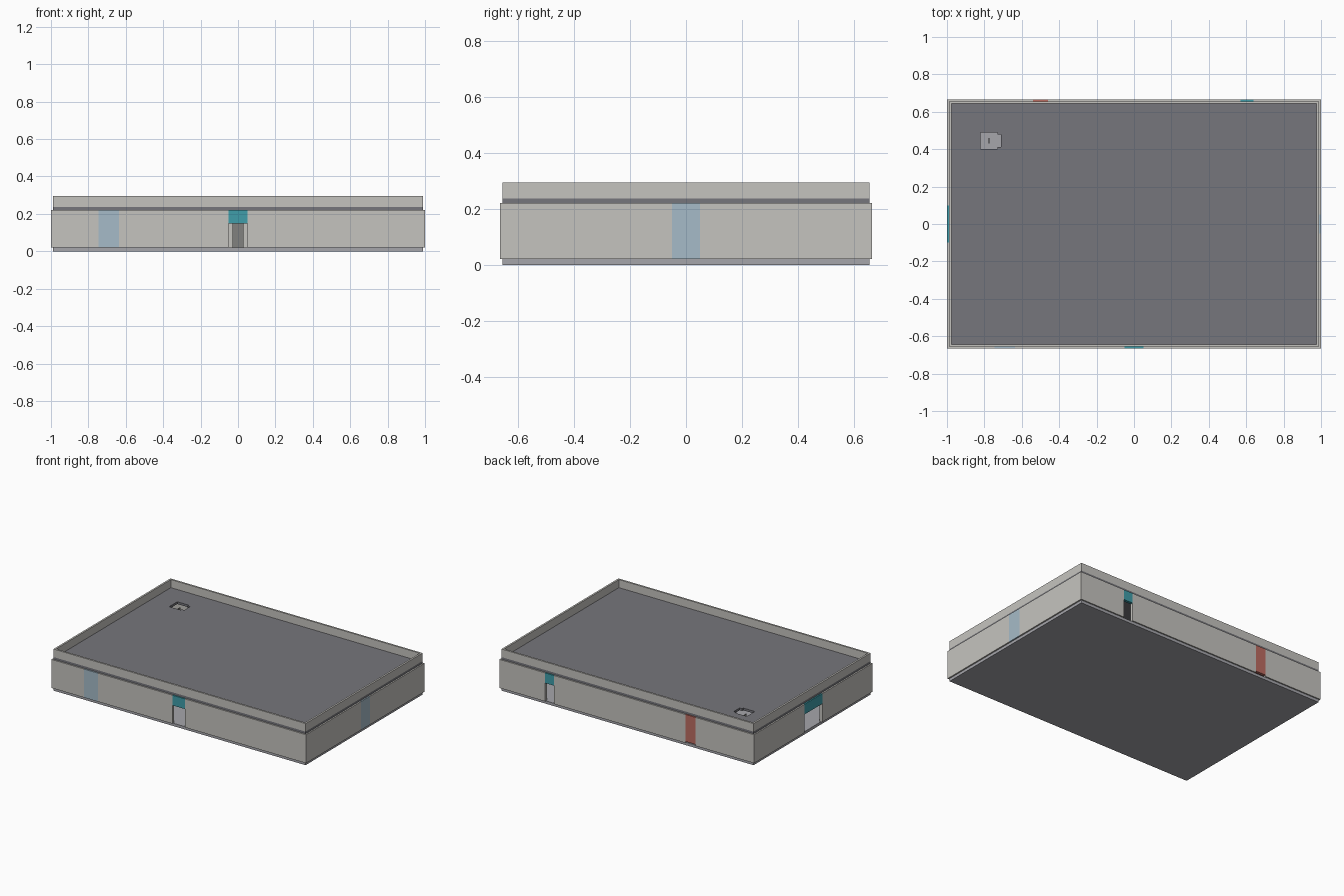
import bpy, bmesh

if "Cube" in bpy.data.objects:
    bpy.data.objects.remove(bpy.data.objects["Cube"])

WX, WY = 1.0, 0.665          # outer wall half sizes
SX, SY = 0.99, 0.656         # slab half sizes
T = 0.02                     # wall thickness
Z0, Z1, ZR, ZP = 0.02, 0.222, 0.238, 0.295
DOOR_TOP = 0.15


def material(name, rgb):
    m = bpy.data.materials.new(name)
    m.diffuse_color = (*rgb, 1)
    m.use_nodes = True
    m.node_tree.nodes["Principled BSDF"].inputs["Base Color"].default_value = m.diffuse_color
    return m


teal = material("teal", (0.05, 0.34, 0.40))
red = material("red", (0.50, 0.15, 0.12))
glass = material("pale_blue", (0.38, 0.50, 0.58))
wall_mat = material("wall_grey", (0.56, 0.55, 0.52))
floor_mat = material("floor_grey", (0.38, 0.38, 0.41))
roof_mat = material("roof_grey", (0.18, 0.18, 0.20))
steel = material("dark_steel", (0.22, 0.22, 0.21))


def finish(name, bm, mat):
    bmesh.ops.recalc_face_normals(bm, faces=bm.faces)
    me = bpy.data.meshes.new(name)
    bm.to_mesh(me)
    bm.free()
    ob = bpy.data.objects.new(name, me)
    me.materials.append(mat)
    bpy.context.collection.objects.link(ob)
    return ob


def add_box(bm, lo, hi):
    vs = bmesh.ops.create_cube(bm, size=1)["verts"]
    for v in vs:
        v.co = [(a + b) / 2 + c * (b - a) for a, b, c in zip(lo, hi, v.co)]


def boxes(name, parts, mat):
    bm = bmesh.new()
    for lo, hi in parts:
        add_box(bm, lo, hi)
    return finish(name, bm, mat)


def side_box(axis, sign, a, b, z0, z1):
    """Piece of the wall on one side, running from a to b along that side."""
    outer = WY if axis == "x" else WX
    d0, d1 = sorted((sign * outer, sign * (outer - T)))
    if axis == "x":
        return (a, d0, z0), (b, d1, z1)
    return (d0, a, z0), (d1, b, z1)


def build_wall(name, axis, sign, openings):
    end = WX if axis == "x" else WY - T
    parts, start = [], -end
    for kind, a, b in sorted(openings, key=lambda o: o[1]):
        parts.append(side_box(axis, sign, start, a, Z0, Z1))
        bottom, mat = {"door_header": (DOOR_TOP, teal), "window": (Z0, glass),
                       "shutter": (0.03, red)}[kind]
        boxes(f"{name}_{kind}", [side_box(axis, sign, a, b, bottom, Z1)], mat)
        start = b
    parts.append(side_box(axis, sign, start, end, Z0, Z1))
    boxes(name, parts, wall_mat)


# Floor slab
boxes("floor_slab", [((-SX, -SY, 0), (SX, SY, Z0))], floor_mat)

# Outer walls with coloured infills and open doorways
build_wall("front_wall", "x", -1, [("window", -0.745, -0.635), ("door_header", -0.05, 0.05)])
build_wall("back_wall", "x", 1, [("shutter", -0.54, -0.46), ("door_header", 0.57, 0.64)])
build_wall("right_wall", "y", 1, [("window", -0.05, 0.05)])
build_wall("left_wall", "y", -1, [("door_header", -0.1, 0.1)])

# Inner panel seen through the front doorway
boxes("inner_panel", [((-0.03, WY - T - 0.01, Z0), (0.03, WY - T, 0.2))], steel)

# Roof slab with a notched access hole
roof = boxes("roof_slab", [((-SX, -SY, Z1), (SX, SY, ZR))], roof_mat)
outline = [(-0.82, 0.40), (-0.73, 0.40), (-0.73, 0.412), (-0.71, 0.412),
           (-0.71, 0.478), (-0.73, 0.478), (-0.73, 0.49), (-0.82, 0.49)]
bm = bmesh.new()
face = bm.faces.new([bm.verts.new((x, y, Z1 - 0.02)) for x, y in outline])
top = bmesh.ops.extrude_face_region(bm, geom=[face])["geom"]
bmesh.ops.translate(bm, vec=(0, 0, 0.06), verts=[g for g in top if isinstance(g, bmesh.types.BMVert)])
cutter = finish("hatch_cutter", bm, roof_mat)
cutter.hide_render = True
cutter.hide_viewport = True
mod = roof.modifiers.new("hatch", "BOOLEAN")
mod.object = cutter
mod.operation = "DIFFERENCE"
mod.solver = "EXACT"

# Ladder under the roof hole
boxes("ladder", [((-0.778, 0.43, Z0), (-0.772, 0.46, Z1))], steel)

# Parapet around the roof
P = 0.013
boxes("parapet", [
    ((-SX, -SY, ZR), (SX, -SY + P, ZP)), ((-SX, SY - P, ZR), (SX, SY, ZP)),
    ((-SX, -SY + P, ZR), (-SX + P, SY - P, ZP)), ((SX - P, -SY + P, ZR), (SX, SY - P, ZP)),
], wall_mat)
